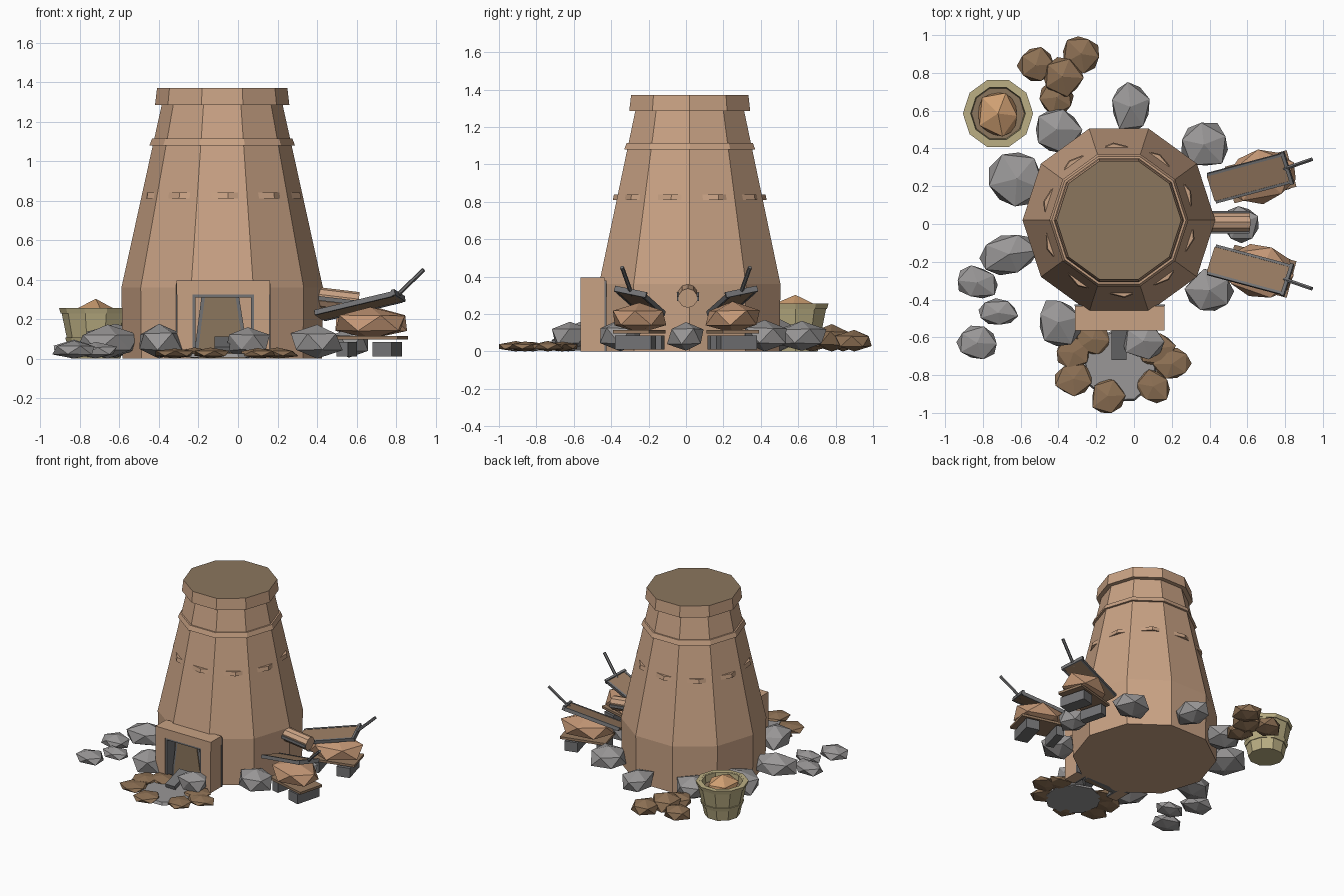
import bpy, bmesh, math, random
from mathutils import Matrix, Vector, Euler

random.seed(4)
if "Cube" in bpy.data.objects:
    bpy.data.objects.remove(bpy.data.objects["Cube"])


def material(name, r, g, b):
    m = bpy.data.materials.new(name)
    m.use_nodes = True
    m.diffuse_color = (r, g, b, 1)
    m.node_tree.nodes["Principled BSDF"].inputs["Base Color"].default_value = (r, g, b, 1)
    return m


CLAY = material("clay", 0.58, 0.36, 0.23)
DARK = material("dark_earth", 0.26, 0.18, 0.11)
STONE = material("grey_stone", 0.32, 0.31, 0.31)
METAL = material("dark_metal", 0.17, 0.17, 0.175)
LEATHER = material("leather", 0.55, 0.31, 0.18)
WOOD = material("brown_wood", 0.30, 0.19, 0.115)
SOIL = material("brown_rock", 0.27, 0.165, 0.09)
ORE = material("orange_ore", 0.63, 0.35, 0.17)
STRAW = material("pale_barrel_wood", 0.50, 0.43, 0.23)


def finish(name, bm, *mats):
    bmesh.ops.recalc_face_normals(bm, faces=bm.faces)
    mesh = bpy.data.meshes.new(name)
    bm.to_mesh(mesh)
    bm.free()
    for m in mats:
        mesh.materials.append(m)
    ob = bpy.data.objects.new(name, mesh)
    bpy.context.collection.objects.link(ob)
    return ob


def box(name, loc, size, mat, rot=(0, 0, 0), base=Matrix()):
    bm = bmesh.new()
    bmesh.ops.create_cube(bm, size=1)
    local = Matrix.LocRotScale(Vector(loc), Euler(rot), Vector(size))
    bmesh.ops.transform(bm, matrix=base @ local, verts=bm.verts)
    return finish(name, bm, mat)


def span(name, x, y, z, mat):
    """Box given by its range on each axis."""
    pairs = (x, y, z)
    return box(name, [(a + b) / 2 for a, b in pairs], [b - a for a, b in pairs], mat)


def lathe(name, centre, profile, sides, mats, turn=0, top_mat=0, closed=False):
    """Turn a profile of (radius, height) about z; cap it unless it is a closed loop."""
    bm = bmesh.new()
    rings = []
    for r, z in profile:
        angles = [turn + math.tau * i / sides for i in range(sides)]
        rings.append([bm.verts.new((centre[0] + r * math.cos(a), centre[1] + r * math.sin(a), z))
                      for a in angles])
    pairs = list(zip(rings, rings[1:]))
    if closed:
        pairs.append((rings[-1], rings[0]))
    else:
        bm.faces.new(rings[0])
        bm.faces.new(rings[-1]).material_index = top_mat
    for low, high in pairs:
        for i in range(sides):
            j = (i + 1) % sides
            bm.faces.new((low[i], low[j], high[j], high[i]))
    return finish(name, bm, *mats)


def rod(name, a, b, radius, sides, mat):
    a, b = Vector(a), Vector(b)
    bm = bmesh.new()
    bmesh.ops.create_cone(bm, cap_ends=True, segments=sides, radius1=radius, radius2=radius,
                          depth=(b - a).length)
    turn = (b - a).to_track_quat("Z", "Y")
    bmesh.ops.transform(bm, matrix=Matrix.LocRotScale((a + b) / 2, turn, None), verts=bm.verts)
    return finish(name, bm, mat)


def rock(name, x, y, rx, ry, height, mat, z=0, yaw=None, jitter=0.12):
    """Faceted lump, resting on height z."""
    bm = bmesh.new()
    bmesh.ops.create_icosphere(bm, subdivisions=1, radius=1)
    bmesh.ops.rotate(bm, verts=bm.verts, matrix=Matrix.Rotation(random.uniform(0, 1.2), 3, "Z"))
    for v in bm.verts:
        v.co *= 1.06 + random.uniform(-jitter, jitter)
    scale = Vector((rx, ry, height / 2))
    turn = Euler((0, 0, random.uniform(-0.3, 0.3) if yaw is None else yaw))
    place = Matrix.LocRotScale(Vector((x, y, z + height / 2)), turn, scale)
    bmesh.ops.transform(bm, matrix=place, verts=bm.verts)
    for v in bm.verts:
        v.co.z = max(v.co.z, 0)
    return finish(name, bm, mat)


# Furnace tower with raised collars
CENTRE = (-0.08, 0.02)
lathe("furnace_tower", CENTRE, [(0.505, 0), (0.51, 0.36), (0.305, 1.29)], 10, [CLAY])
lathe("furnace_rim", CENTRE, [(0.34, 1.285), (0.33, 1.37)], 10, [CLAY, DARK], top_mat=1)
lathe("upper_collar", CENTRE, [(0.368, 1.08), (0.355, 1.115)], 10, [CLAY])
lathe("lower_collar", CENTRE, [(0.412, 0.81), (0.406, 0.84)], 10, [CLAY], turn=math.radians(22))

# Doorway
for side, x in (("left", 0.12), ("right", -0.27)):
    inward = -1 if x > 0 else 1
    box(side + "_door_pillar", (x, -0.5, 0.165), (0.08, 0.13, 0.33), CLAY)
    box(side + "_door_lining", (x + inward * 0.047, -0.5, 0.155), (0.015, 0.12, 0.31), METAL)
span("door_lintel", (-0.312, 0.162), (-0.565, -0.435), (0.325, 0.395), CLAY)
span("lintel_lining", (-0.23, 0.08), (-0.56, -0.44), (0.31, 0.325), METAL)
span("door_back_strip", (-0.315, 0.165), (-0.435, -0.425), (0, 0.38), METAL)


def door_panel(name, inset, y, mat):
    bm = bmesh.new()
    outline = [(-0.225 + inset, 0), (0.055 - inset, 0), (0.005 - inset, 0.315), (-0.185 + inset, 0.315)]
    face = bm.faces.new([bm.verts.new((x, y, z)) for x, z in outline])
    out = bmesh.ops.extrude_face_region(bm, geom=[face])
    verts = [v for v in out["geom"] if isinstance(v, bmesh.types.BMVert)]
    bmesh.ops.translate(bm, verts=verts, vec=(0, 0.05, 0))
    finish(name, bm, mat)


door_panel("door_edge", 0, -0.49, METAL)
door_panel("door_opening", 0.018, -0.496, DARK)

# Slag pool, its spout and the ring of lumps around it
lathe("slag_pool", (-0.07, -0.75), [(0.2, 0.005), (0.19, 0.026)], 9, [STONE], turn=0.2)
box("slag_spout", (-0.08, -0.63, 0.07), (0.08, 0.18, 0.03), METAL, rot=(0.3, 0, 0))
POOL = [(-0.32, -0.68), (-0.32, -0.82), (-0.14, -0.91), (0.1, -0.86), (0.2, -0.74),
        (-0.22, -0.61), (0.12, -0.66)]
for i, (x, y) in enumerate(POOL):
    angle = math.atan2(y + 0.76, x + 0.07)
    rock(f"pool_lump_{i + 1}", x, y, 0.1, 0.09, 0.052, SOIL, yaw=angle)

# Grey boulders: x, y, two radii, height
BOULDERS = [(-0.41, 0.5, 0.13, 0.13, 0.17), (-0.02, 0.62, 0.11, 0.14, 0.16),
            (0.37, 0.42, 0.14, 0.13, 0.17), (-0.62, 0.24, 0.15, 0.15, 0.18),
            (-0.66, -0.16, 0.16, 0.11, 0.16), (-0.4, -0.52, 0.12, 0.13, 0.17),
            (0.05, -0.62, 0.11, 0.1, 0.16), (0.4, -0.35, 0.13, 0.12, 0.17),
            (0.56, 0.0, 0.1, 0.1, 0.16), (-0.83, -0.31, 0.115, 0.09, 0.09),
            (-0.72, -0.47, 0.11, 0.075, 0.08), (-0.83, -0.63, 0.11, 0.09, 0.085)]
for i, (x, y, rx, ry, h) in enumerate(BOULDERS):
    rock(f"boulder_{i + 1}", x, y, rx, ry, h, STONE)

# Pile of brown lumps behind
PILE = [(-0.52, 0.84, 0.1), (-0.41, 0.67, 0.1), (-0.28, 0.9, 0.1), (-0.38, 0.78, 0.11)]
for i, (x, y, r) in enumerate(PILE):
    rock(f"pile_lump_{i + 1}", x, y, r, r, 0.14 if i > 2 else 0.11, SOIL)

# Barrel of ore
BARREL = (-0.72, 0.585)
lathe("barrel", BARREL, [(0.125, 0), (0.178, 0.255), (0.145, 0.255), (0.14, 0.2)], 10, [STRAW, DARK],
      top_mat=1)
for name, r, z in (("barrel_top_hoop", 0.178, 0.228), ("barrel_low_hoop", 0.147, 0.08)):
    lathe(name, BARREL, [(r, z), (r + 0.008, z + 0.028), (r - 0.02, z + 0.028), (r - 0.02, z)], 10,
          [STRAW], closed=True)
rock("barrel_ore", *BARREL, 0.115, 0.13, 0.15, ORE, z=0.14)

# Air pipe with side rails
rod("air_pipe", (0.36, 0.01, 0.315), (0.61, 0.01, 0.285), 0.052, 10, CLAY)
for side in (-1, 1):
    box("pipe_rail", (0.5, 0.01 + side * 0.054, 0.295), (0.22, 0.01, 0.022), METAL, rot=(0, 0.12, 0))

# Pair of bellows
for side, s in (("left", 1), ("right", -1)):
    def flip(x, y, z):
        return (x, s * y, z)
    yaw = s * math.radians(15)
    rock(side + "_bellows_bag", *flip(0.67, 0.25, 0)[:2], 0.195, 0.145, 0.16, LEATHER, z=0.1,
         yaw=yaw, jitter=0.06)
    box(side + "_bellows_base", flip(0.67, 0.25, 0.105), (0.34, 0.2, 0.018), WOOD, rot=(0, 0, yaw))
    box(side + "_bellows_foot", flip(0.755, 0.27, 0.047), (0.1, 0.2, 0.075), METAL, rot=(0, 0, yaw))
    box(side + "_bellows_inner_foot", flip(0.55, 0.21, 0.047), (0.06, 0.18, 0.075), METAL, rot=(0, 0, yaw))
    tilt = Euler((s * 0.2, -math.radians(13), yaw))
    lid = Matrix.LocRotScale(Vector(flip(0.61, 0.243, 0.265)), tilt, None)
    box(side + "_bellows_lid", (0, 0, 0), (0.43, 0.14, 0.02), WOOD, base=lid)
    for edge in (-1, 1):
        box(side + "_lid_edge", (0, edge * 0.077, 0), (0.42, 0.014, 0.026), METAL, base=lid)
    box(side + "_lid_crosspiece", (0.215, 0, 0.005), (0.018, 0.18, 0.03), METAL, base=lid)
    rod(side + "_bellows_handle", flip(0.79, 0.29, 0.305), flip(0.94, 0.342, 0.45), 0.011, 6, METAL)
